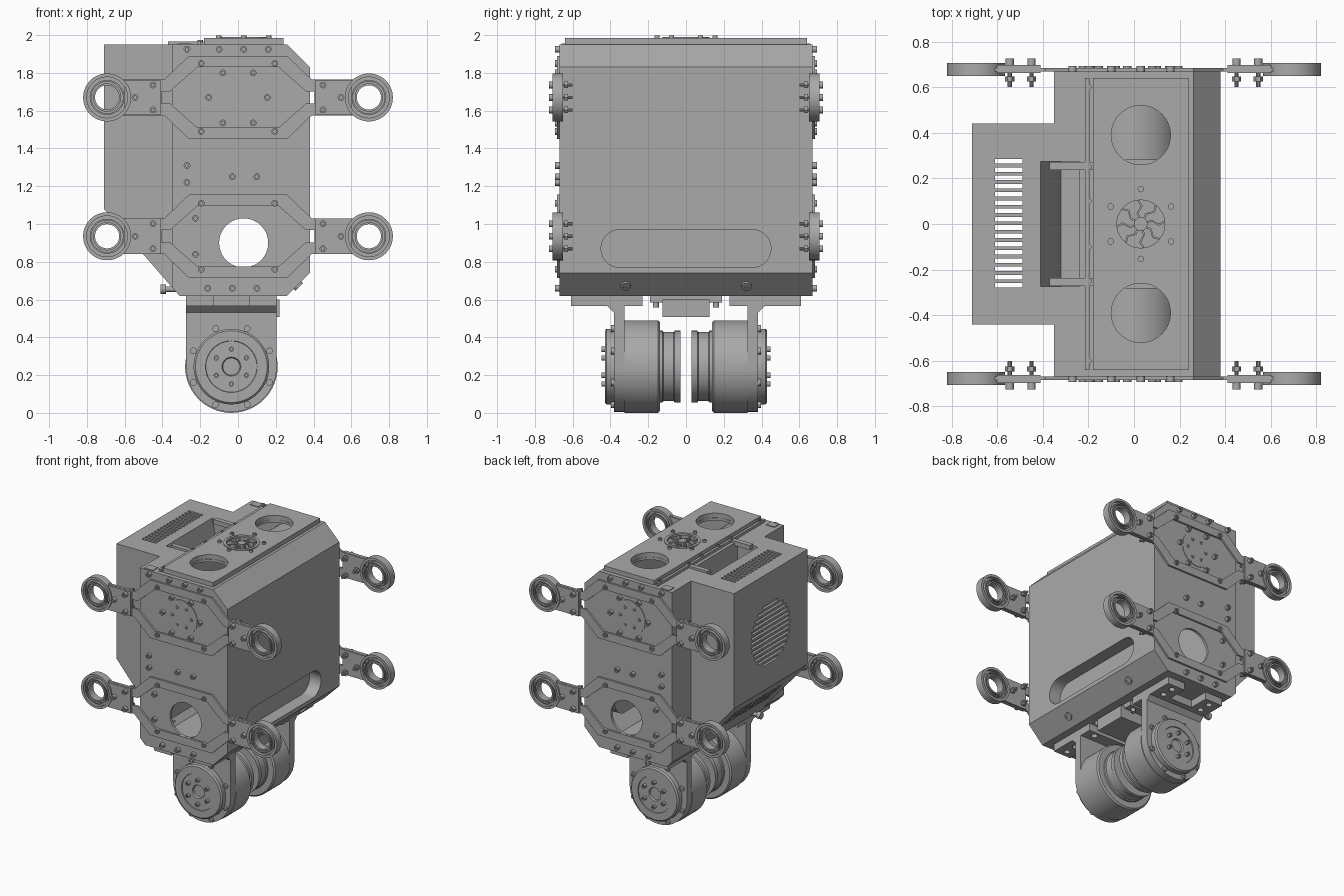
import bpy, bmesh
from math import sin, cos, pi, sqrt
from mathutils import Vector

if "Cube" in bpy.data.objects:
    bpy.data.objects.remove(bpy.data.objects["Cube"])

grey = bpy.data.materials.new("machined_grey")
grey.use_nodes = True
GREY = (0.4, 0.4, 0.4, 1)
grey.diffuse_color = GREY
grey.node_tree.nodes["Principled BSDF"].inputs["Base Color"].default_value = GREY
SIDES = (-1, 1)


def prism(bm, pts, axis, a, b):
    """Extrude a 2D polygon along an axis from a to b."""
    def place(u, v, h):
        return {"x": (h, u, v), "y": (u, h, v), "z": (u, v, h)}[axis]
    lo = [bm.verts.new(place(u, v, a)) for u, v in pts]
    hi = [bm.verts.new(place(u, v, b)) for u, v in pts]
    bm.faces.new(lo)
    bm.faces.new(hi)
    for i in range(len(pts)):
        j = (i + 1) % len(pts)
        bm.faces.new((lo[i], lo[j], hi[j], hi[i]))


def rect(u0, u1, v0, v1):
    return [(u0, v0), (u1, v0), (u1, v1), (u0, v1)]


def circle(u, v, r, n=40, start=0.0, sweep=2 * pi):
    return [(u + r * cos(start + sweep * i / n), v + r * sin(start + sweep * i / n)) for i in range(n)]


def stadium(half, z, r):
    return (circle(half - r, z, r, 16, -pi / 2, pi * 16 / 15)
            + circle(r - half, z, r, 16, pi / 2, pi * 16 / 15))


def lathe(bm, origin, direction, profile, n=40, closed=False):
    """Revolve (radius, height) points around a direction."""
    q = Vector((0, 0, 1)).rotation_difference(Vector(direction))
    rings = []
    for r, h in profile:
        if r == 0:
            rings.append([bm.verts.new(Vector(origin) + q @ Vector((0, 0, h)))] * n)
        else:
            rings.append([bm.verts.new(Vector(origin) + q @ Vector((x, y, h))) for x, y in circle(0, 0, r, n)])
    pairs = list(zip(rings, rings[1:])) + ([(rings[-1], rings[0])] if closed else [])
    for a, b in pairs:
        for i in range(n):
            j = (i + 1) % n
            face = list(dict.fromkeys((a[i], a[j], b[j], b[i])))
            if len(face) > 2:
                bm.faces.new(face)


def rod(bm, origin, direction, r, h, n=40):
    lathe(bm, origin, direction, [(0, 0), (r, 0), (r, h), (0, h)], n)


def bolt(bm, origin, direction, r=0.018, h=0.025):
    """Socket-head bolt with a recessed centre."""
    lathe(bm, origin, direction, [(0, 0), (r, 0), (r, h), (r * .5, h), (r * .5, h * .6), (0, h * .6)], 12)


def shade(obj):
    obj.data.shade_smooth()
    obj.data.set_sharp_from_angle(angle=0.55)


def make(name, *builds):
    """Build one object from (function, args...) entries."""
    bm = bmesh.new()
    for fn, *args in builds:
        fn(bm, *args)
    bmesh.ops.recalc_face_normals(bm, faces=bm.faces)
    mesh = bpy.data.meshes.new(name)
    bm.to_mesh(mesh)
    bm.free()
    mesh.materials.append(grey)
    obj = bpy.data.objects.new(name, mesh)
    bpy.context.scene.collection.objects.link(obj)
    shade(obj)
    return obj


def cut(obj, *builds):
    """Subtract a helper solid and apply the result."""
    tool = make("cutter", *builds)
    tool.hide_render = True
    mod = obj.modifiers.new("cut", "BOOLEAN")
    mod.operation, mod.solver, mod.object = "DIFFERENCE", "EXACT", tool
    dep = bpy.context.evaluated_depsgraph_get()
    mesh = bpy.data.meshes.new_from_object(obj.evaluated_get(dep))
    obj.modifiers.clear()
    obj.data = mesh
    bpy.data.objects.remove(tool)
    shade(obj)


# Shared cutters: top openings, rear notch
top_holes = [(prism, circle(.03, y, r), "z", 1.85, 2.1) for y, r in ((-.39, .13), (0, .12), (.39, .13))]
notch = (prism, [(-.41, 2.1), (-.41, 1.95), (-.32, 1.55), (-.24, 1.55), (-.24, 2.1)], "y", -.275, .275)

# Hollow body shell
body = [(-.35, 1.95), (.26, 1.95), (.38, 1.83), (.38, .74), (.26, .62), (-.31, .62), (-.35, .665)]
inner = [(.015 + (x - .015) * .945, 1.285 + (z - 1.285) * .97) for x, z in body]
shell = make("body_shell", (prism, body, "y", -.67, .67))
cut(shell, (prism, inner, "y", -.65, .65))
cut(shell, (prism, circle(.03, .9, .13), "y", -1, 1))
cut(shell, (prism, stadium(.45, .87, .1), "x", .3, .5))
cut(shell, *top_holes)
cut(shell, notch)

# Recessed side grip
grip = make("side_grip", (prism, stadium(.465, .87, .115), "x", .27, .365))
cut(grip, (prism, stadium(.45, .87, .1), "x", .285, .5))

# Rear housing with vents
pack = make("rear_housing", (prism, [(-.71, 1.95), (-.35, 1.95), (-.35, .665), (-.71, 1.08)], "y", -.44, .44))
cut(pack, (prism, [(-.69, 1.93), (-.34, 1.93), (-.34, .684), (-.69, 1.087)], "y", -.42, .42))
cut(pack, *[(prism, rect(-.61, -.49, y - .01, y + .01), "z", .5, 2.1)
            for y in (.275 - .0363 * i for i in range(16))])
grille = []
for i in range(13):
    dz = (i - 6) * .036
    w = sqrt(.235 ** 2 - dz ** 2)
    grille.append((prism, rect(-w, w, 1.49 + dz - .01, 1.49 + dz + .01), "x", -.8, -.67))
cut(pack, *grille)
cut(pack, notch)
liner = make("notch_liner", (prism, [(-.425, 1.945), (-.335, 1.535), (-.225, 1.535), (-.225, 1.945)],
                             "y", -.29, .29))
cut(liner, notch)

# Latches and rail along the rear top edge
make("rear_rail", (prism, rect(-.215, -.195, 1.94, 1.97), "y", -.64, .64))
make("latches",
     *[(prism, rect(-.37, -.18, s * .255 - .018, s * .255 + .018), "z", 1.93, 1.965) for s in SIDES],
     *[(prism, rect(-.32, -.25, s * .63 - .03, s * .63 + .03), "z", 1.94, 1.955) for s in SIDES],
     *[(bolt, (-.2, y, 1.96), (0, 0, 1), .014, .015) for y in (-.6, -.25, -.1, .1, .25, .6)])

# Top cover with fan
cover = make("top_cover", (prism, rect(-.18, .24, -.64, .64), "z", 1.951, 1.985))
cut(cover, *top_holes)
rim = [(.105, 1.975), (.125, 1.975), (.125, 1.99), (.105, 1.99)]
make("fan_rim", (lathe, (.03, 0, 0), (0, 0, 1), rim, 40, True))
make("fan_hub", (rod, (.03, 0, 1.92), (0, 0, 1), .03, .068, 24), (rod, (.03, 0, 1.9), (0, 0, 1), .13, .03))
blades = []
for i in range(8):
    t = i * pi / 4
    path = [(.02, 0), (.05, .2), (.08, -.1), (.112, .1)]
    left = [(.03 + r * cos(t + a), r * sin(t + a)) for r, a in path]
    right = [(.03 + r * cos(t + a + .009 / r), r * sin(t + a + .009 / r)) for r, a in path]
    blades.append((prism, left + right[::-1], "z", 1.95, 1.98))
make("fan_blades", *blades)
make("fan_bolts", *[(bolt, (x, y, 1.985), (0, 0, 1), .014, .014) for x, y in circle(.03, 0, .153, 6, pi / 6)])

# Plates, arms, rings and drives on both ends
UPPER, LOWER = 1.67, .935
half_outer = [(.62, .095), (.39, .095), (.26, .22)]
half_inner = [(.405, .032), (.36, .032), (.215, .16)]


def hexagon(half, z):
    top = half + [(-x, d) for x, d in half[::-1]]
    return [(x, z + d) for x, d in top] + [(x, z - d) for x, d in top[::-1]]


for s in SIDES:
    end = "front" if s < 0 else "back"
    out = (0, s, 0)
    for level, z in (("upper", UPPER), ("lower", LOWER)):
        frame = make(f"{end}_{level}_frame", (prism, hexagon(half_outer, z), "y", s * .669, s * .684))
        cut(frame, (prism, hexagon(half_inner, z), "y", s * .6, s * .8))
        # Arm blocks, grooved rings, through-bolts
        make(f"{end}_{level}_arms", *[(prism, rect(min(m * .41, m * .6), max(m * .41, m * .6), z - .093, z + .093),
                                       "y", s * .662, s * .698) for m in SIDES])
        ring = [(.064, -.028), (.064, .028)]
        for a, b in ((.075, .084), (.092, .108)):
            ring += [(a, .028), (a, .005), (b, .005), (b, .028)]
        ring += [(.127, .028), (.127, -.028)]
        for b, a in ((.108, .092), (.084, .075)):
            ring += [(b, -.028), (b, -.005), (a, -.005), (a, -.028)]
        make(f"{end}_{level}_rings", *[(lathe, (m * .693, s * .678, z), out, ring, 48, True) for m in SIDES])
        spots = [(m * x, z + d) for m in SIDES for x, d in ((.45, .066), (.45, -.066), (.545, 0))]
        make(f"{end}_{level}_arm_bolts",
             *[(bolt, (x, s * .698, v), out, .018, .027) for x, v in spots],
             *[(rod, (x, s * .6, v), out, .009, .07, 10) for x, v in spots],
             *[(rod, (x, s * .625, v), out, .02, .022, 6) for x, v in spots])
    # Plate bolts
    spots = [(x, 1.925) for x in (-.27, -.1, .03, .16)]
    spots += [(m * x, v) for m in SIDES for x, v in ((.195, 1.85), (.195, 1.49), (.08, 1.8), (.08, 1.535),
                                                     (.155, 1.67), (.195, 1.11), (.195, .76))]
    spots += [(-.27, 1.31), (-.27, 1.22), (-.03, 1.25), (.1, 1.25), (-.225, 1.03), (-.225, .84)]
    spots += [(x, .66) for x in (-.16, -.03, .1)]
    make(f"{end}_plate_bolts", *[(bolt, (x, s * .669, v), out) for x, v in spots])
    # Inner drive and its cap
    make(f"{end}_inner_drive", (rod, (0, s * .28, UPPER), out, .2, .375, 48))
    make(f"{end}_drive_cap", (rod, (0, s * .665, UPPER), out, .13, .009, 48),
         *[(bolt, (x, s * .67, v), out, .012, .01) for x, v in circle(0, UPPER, .078, 6)])

    # Hanging bracket
    cx, cz = -.035, .245
    arc = circle(cx, cz, .24, 25, pi, pi * 25 / 24)
    make(f"{end}_bracket", (prism, [(-.275, .6)] + arc + [(.205, .6)], "y", s * .325, s * .382),
         (prism, [(s * .38, .53), (s * .38, .57), (s * .42, .57)], "x", -.275, .205))
    flange = make(f"{end}_bracket_flange",
                  (prism, [(-.275, s * .23), (.205, s * .23), (.205, s * .61), (.06, s * .61), (.06, s * .46),
                           (-.13, s * .46), (-.13, s * .61), (-.275, s * .61)], "z", .565, .621))
    cut(flange, *[(prism, circle(x, s * y, .022, 16), "z", .5, .7) for x in (-.2, .13) for y in (.27, .47, .56)])

    # Wheel motor
    make(f"{end}_motor", (lathe, (cx, 0, cz), out,
                          [(0, .03), (.19, .03), (.19, .06), (.183, .065), (.183, .12), (.19, .125), (.19, .138),
                           (.235, .138), (.245, .148), (.245, .325), (.2, .325), (.2, .42), (.19, .43),
                           (.137, .43), (.135, .424), (.05, .424), (.045, .41), (0, .41)], 64))
    make(f"{end}_motor_bolts",
         *[(bolt, (x, s * .38, v), out, .018, .016) for x, v in circle(cx, cz, .218, 8, pi / 8)],
         *[(bolt, (x, s * .42, v), out, .014, .028) for x, v in circle(cx, cz, .092, 6, pi / 6)])
    # Chamfer and rear bolts
    make(f"{end}_corner_bolts", (bolt, (.315, s * .32, .675), (1, 0, -1), .028, .012),
         (rod, (-.41, s * .32, .655), (1, 0, 0), .025, .03, 16), (rod, (-.39, s * .32, .655), (1, 0, 0), .015, .08, 12))

# Underside junction box
make("junction_box", (prism, rect(-.13, .22, -.125, .125), "z", .508, .6))
make("junction_flange", (prism, rect(-.13, .19, -.19, .19), "z", .585, .621),
     *[(bolt, (x, s * .16, .587), (0, 0, -1), .016, .03) for x in (-.08, .14) for s in SIDES])
